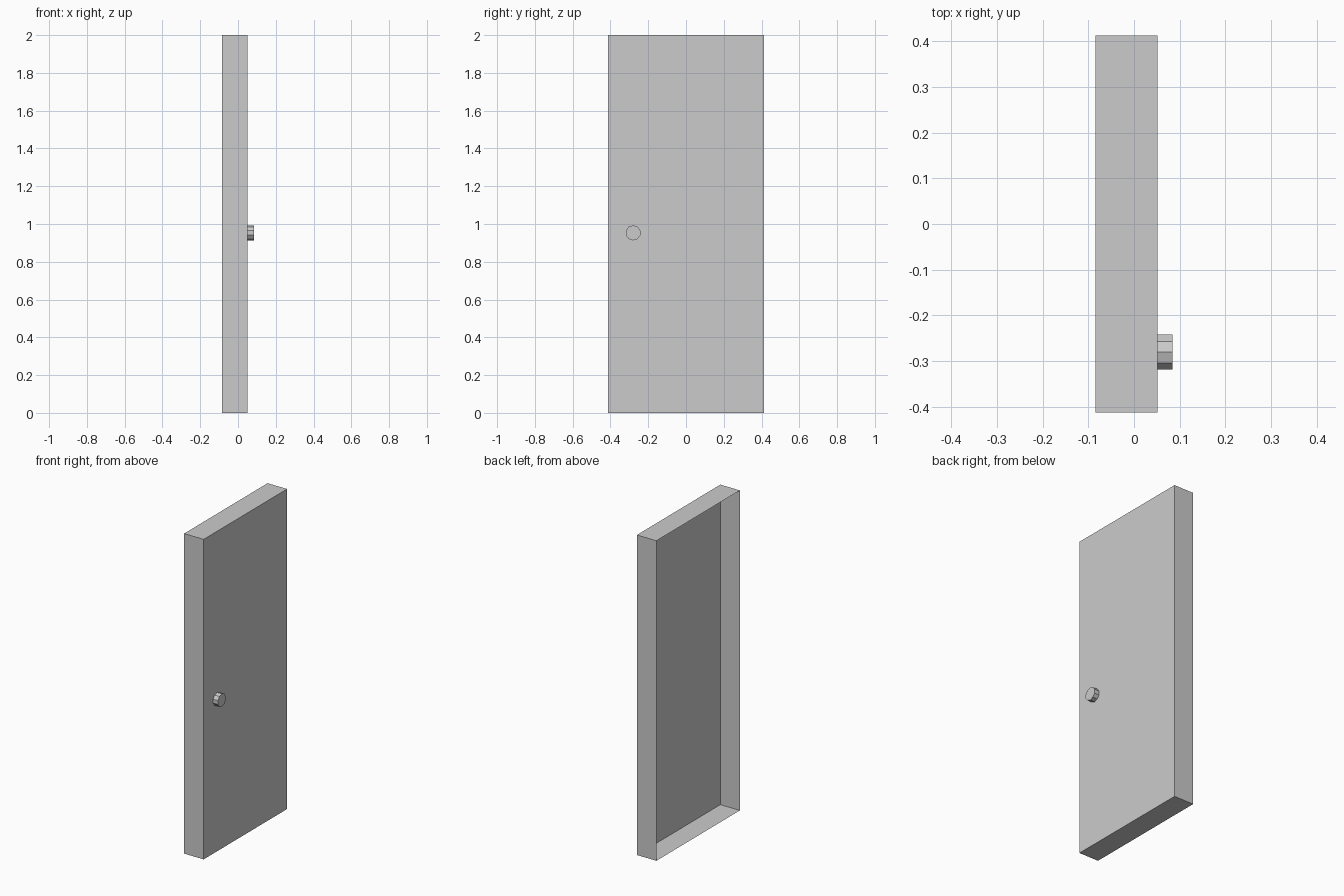
import bpy
import bmesh
from math import radians
from mathutils import Matrix

cube = bpy.data.objects.get("Cube")
if cube:
    bpy.data.objects.remove(cube, do_unlink=True)

# Single plain grey
grey = bpy.data.materials.new("plain_grey")
grey.use_nodes = True
colour = (0.6, 0.6, 0.6, 1)
grey.diffuse_color = colour
grey.node_tree.nodes["Principled BSDF"].inputs["Base Color"].default_value = colour

BACK, FACE, KNOB_END = -0.084, 0.051, 0.084
WIDTH, HEIGHT = 0.824, 2.0


def add_object(name, bm):
    mesh = bpy.data.meshes.new(name)
    bm.to_mesh(mesh)
    bm.free()
    mesh.materials.append(grey)
    obj = bpy.data.objects.new(name, mesh)
    bpy.context.collection.objects.link(obj)
    return obj


# Door: thin-walled shell, open at the back (-x)
bm = bmesh.new()
place = Matrix.Translation(((BACK + FACE) / 2, 0, HEIGHT / 2))
size = Matrix.Diagonal((FACE - BACK, WIDTH, HEIGHT, 1))
bmesh.ops.create_cube(bm, size=1, matrix=place @ size)
bm.normal_update()
open_side = [f for f in bm.faces if f.normal.x < -0.9]
bmesh.ops.delete(bm, geom=open_side, context='FACES')
add_object("door_shell", bm)

# Knob: short ten-sided cylinder along x
bm = bmesh.new()
place = Matrix.Translation(((FACE + KNOB_END) / 2, -0.28, 0.953))
turn = Matrix.Rotation(radians(90), 4, 'Y') @ Matrix.Rotation(radians(90), 4, 'Z')
bmesh.ops.create_cone(bm, cap_ends=True, segments=10, radius1=0.04, radius2=0.04,
                      depth=KNOB_END - FACE, matrix=place @ turn)
add_object("door_knob", bm)
